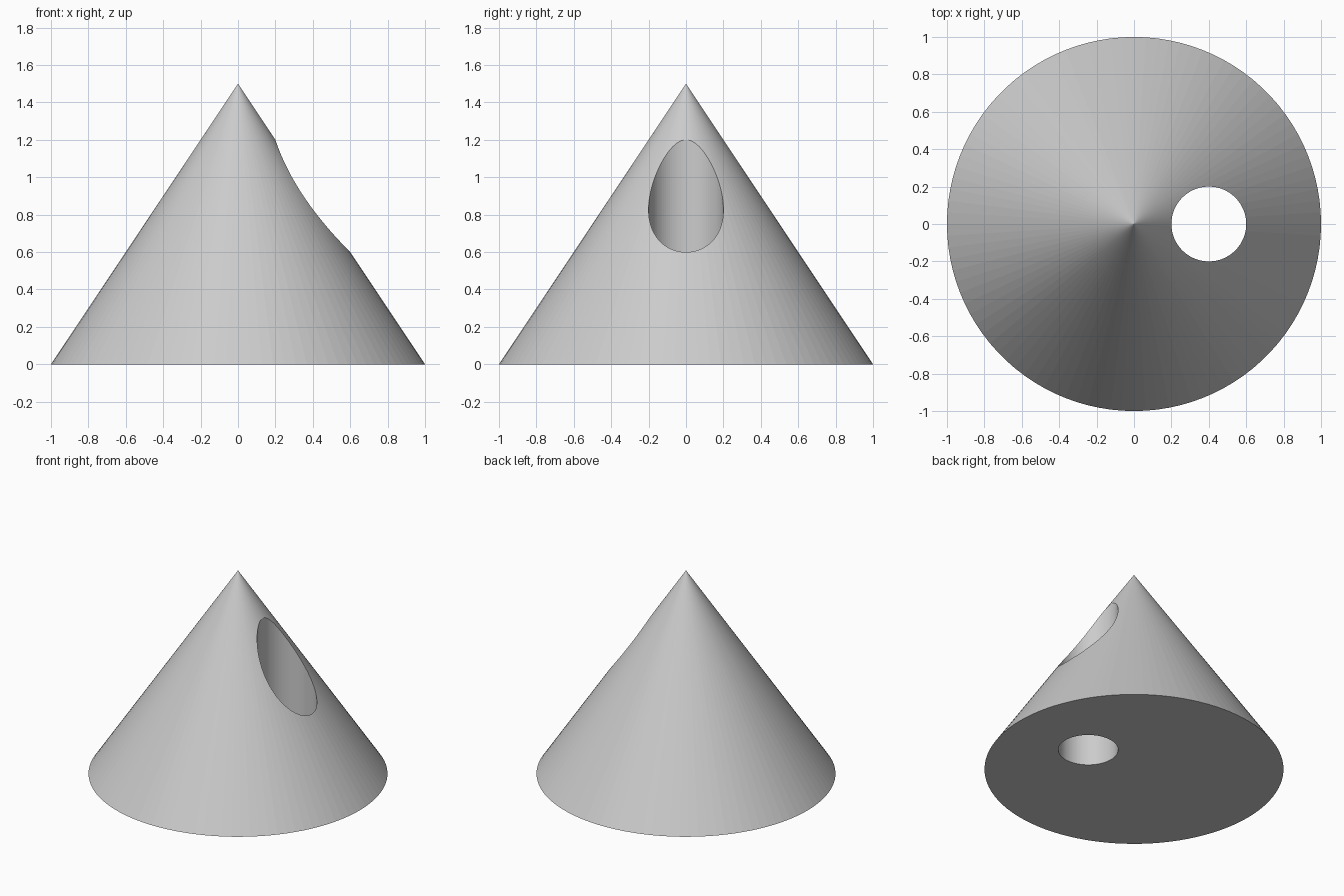
import bpy

# Remove the default cube
cube = bpy.data.objects.get("Cube")
if cube:
    bpy.data.objects.remove(cube, do_unlink=True)

RADIUS, HEIGHT = 1.0, 1.5
HOLE_RADIUS, HOLE_X = 0.2, 0.4
SIDES = 100

# Light grey material
grey = bpy.data.materials.new("light_grey")
grey.use_nodes = True
colour = (0.6, 0.6, 0.6, 1.0)
grey.diffuse_color = colour
grey.node_tree.nodes["Principled BSDF"].inputs["Base Color"].default_value = colour

# Solid cone standing on the ground
bpy.ops.mesh.primitive_cone_add(vertices=SIDES, radius1=RADIUS, radius2=0,
                                depth=HEIGHT, location=(0, 0, HEIGHT / 2))
cone = bpy.context.object
cone.name = "cone_body"
cone.data.materials.append(grey)

# Vertical round cutter, off centre towards +x
bpy.ops.mesh.primitive_cylinder_add(vertices=SIDES, radius=HOLE_RADIUS,
                                    depth=HEIGHT * 2,
                                    location=(HOLE_X, 0, HEIGHT / 2))
cutter = bpy.context.object
cutter.name = "hole_cutter"
cutter.data.materials.append(grey)

# Cut the hole right through the cone, then drop the cutter
cut = cone.modifiers.new("hole", "BOOLEAN")
cut.operation = "DIFFERENCE"
cut.solver = "EXACT"
cut.object = cutter
bpy.ops.object.select_all(action="DESELECT")
cone.select_set(True)
bpy.context.view_layer.objects.active = cone
bpy.ops.object.modifier_apply(modifier=cut.name)
bpy.data.objects.remove(cutter, do_unlink=True)
